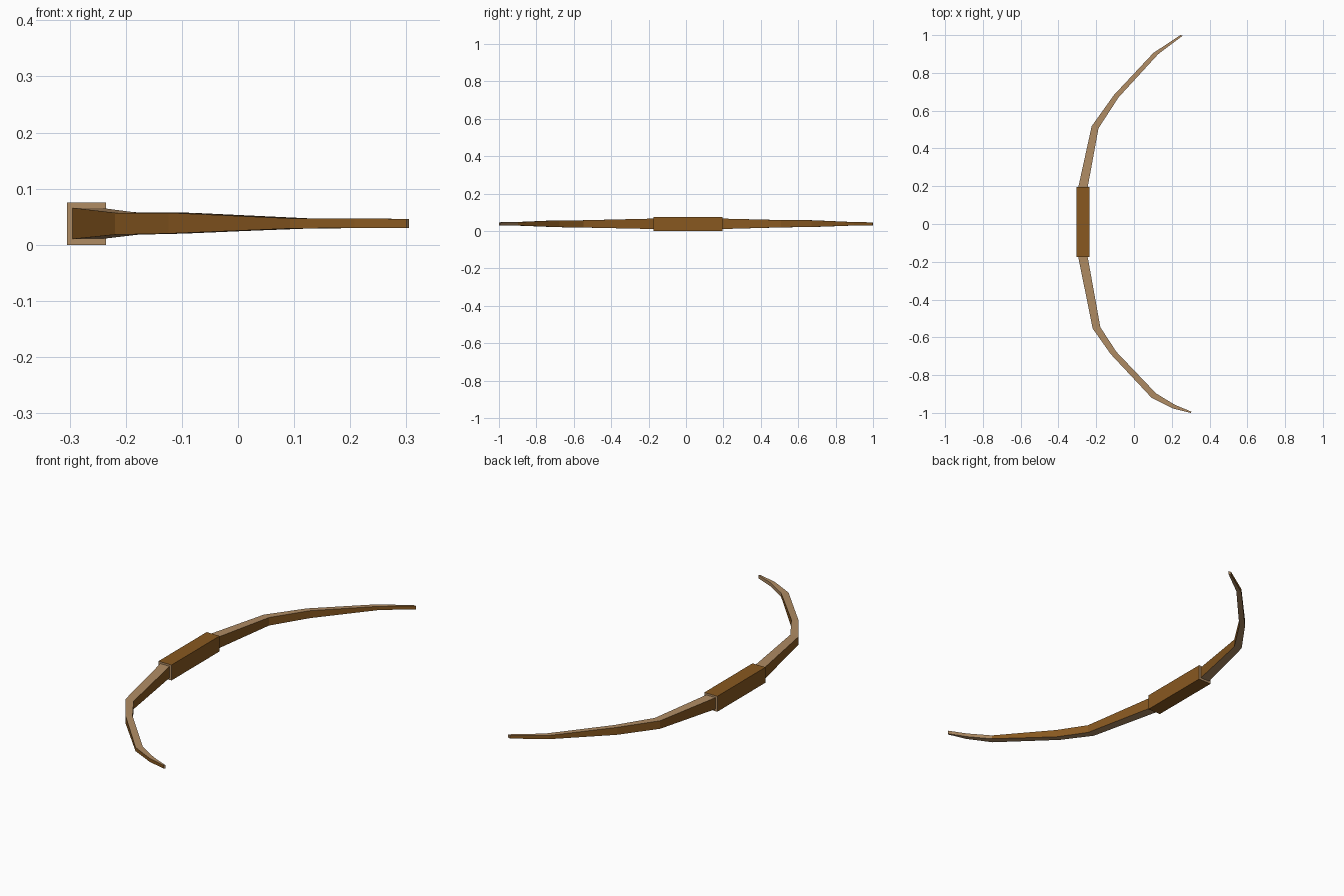
import bpy, bmesh

if "Cube" in bpy.data.objects:
    bpy.data.objects.remove(bpy.data.objects["Cube"])


def material(name, rgb):
    m = bpy.data.materials.new(name)
    m.diffuse_color = (*rgb, 1)
    m.use_nodes = True
    m.node_tree.nodes["Principled BSDF"].inputs["Base Color"].default_value = m.diffuse_color
    return m


brown = material("brown wood", (0.246, 0.098, 0.0144))
tan = material("pale wood", (0.434, 0.262, 0.127))


def loft(name, sections, is_tan):
    """Join rectangular sections (outer xy, inner xy, z low, z high)."""
    bm = bmesh.new()
    rings = []
    for ox, oy, ix, iy, lo, hi in sections:
        pts = [(ox, oy, lo), (ix, iy, lo), (ix, iy, hi), (ox, oy, hi)]
        rings.append([bm.verts.new(p) for p in pts])
    for s, (a, b) in enumerate(zip(rings, rings[1:])):
        for i in range(4):   # 0 bottom, 1 inner, 2 top, 3 outer
            j = (i + 1) % 4
            f = bm.faces.new((a[i], a[j], b[j], b[i]))
            f.material_index = int(is_tan(s, i))
    for ring in (rings[0], rings[-1]):
        bm.faces.new(ring).material_index = 1
    bmesh.ops.recalc_face_normals(bm, faces=bm.faces)
    me = bpy.data.meshes.new(name)
    bm.to_mesh(me)
    bm.free()
    me.materials.append(brown)
    me.materials.append(tan)
    ob = bpy.data.objects.new(name, me)
    bpy.context.collection.objects.link(ob)
    return ob


# Grip block, with pale end grain
loft("grip", [(-0.305, y, -0.235, y, 0.0, 0.075) for y in (-0.175, 0.195)],
     lambda s, i: False)

# Limbs: pale top and bottom, brown front and back
loft("left_limb", [
    (-0.296, 0.19, -0.246, 0.19, 0.010, 0.066),
    (-0.224, 0.518, -0.188, 0.507, 0.019, 0.058),
    (-0.106, 0.683, -0.082, 0.670, 0.021, 0.057),
    (0.102, 0.905, 0.128, 0.899, 0.029, 0.047),
    (0.245, 1.0, 0.258, 0.997, 0.030, 0.046),
], lambda s, i: i in (0, 2))

loft("right_limb", [
    (-0.296, -0.17, -0.246, -0.17, 0.010, 0.066),
    (-0.219, -0.553, -0.178, -0.547, 0.018, 0.057),
    (-0.124, -0.688, -0.093, -0.677, 0.020, 0.057),
    (0.093, -0.920, 0.117, -0.897, 0.029, 0.047),
    (0.208, -0.977, 0.218, -0.958, 0.030, 0.047),
    (0.300, -1.0, 0.305, -0.994, 0.030, 0.046),
], lambda s, i: i in (0, 2) or (i == 1 and s >= 3))
